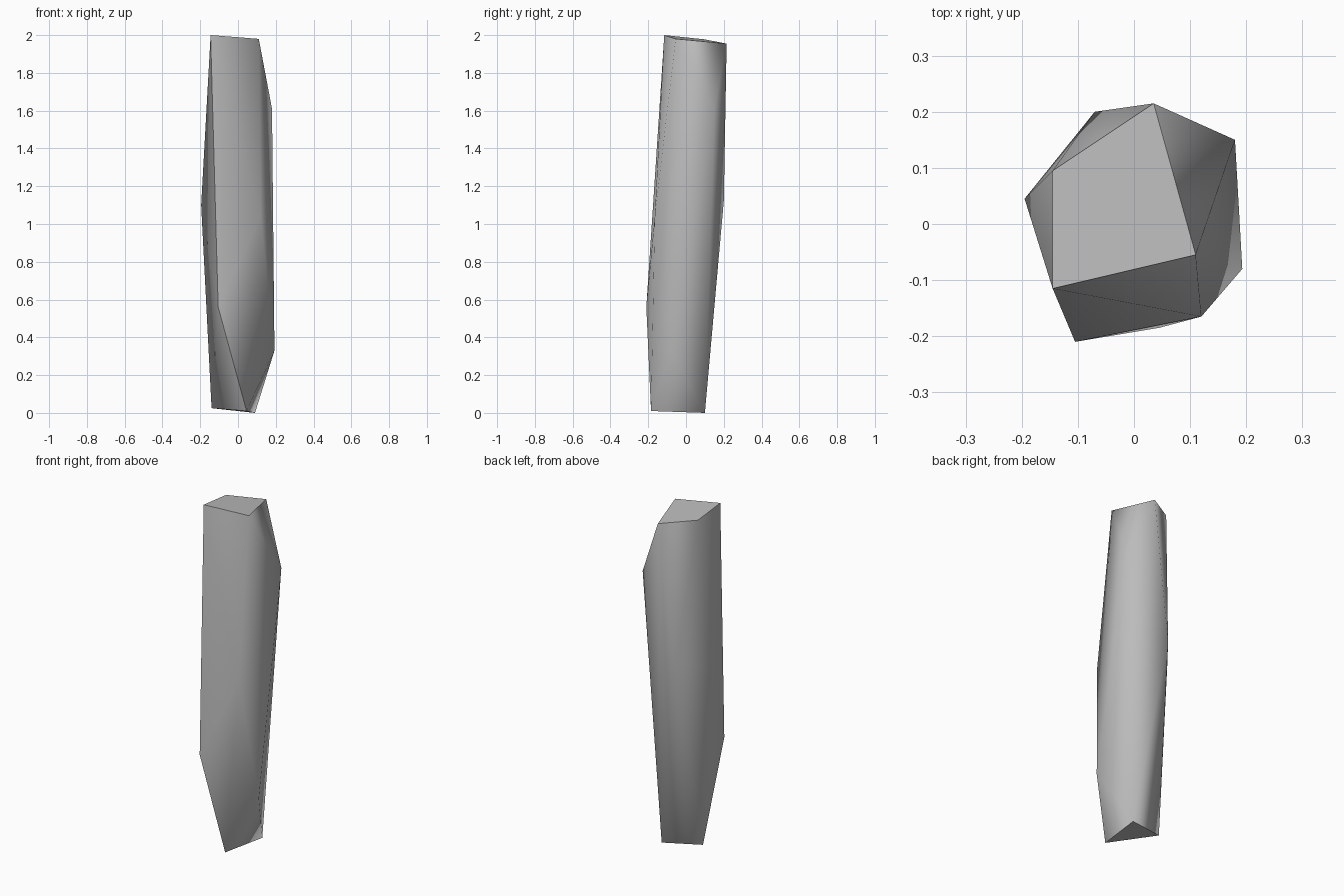
import bpy
import bmesh
from math import radians

# Remove the default cube only
default_cube = bpy.data.objects.get("Cube")
if default_cube:
    bpy.data.objects.remove(default_cube, do_unlink=True)


def make_material(name, colour):
    material = bpy.data.materials.new(name)
    material.use_nodes = True
    material.diffuse_color = colour
    shader = material.node_tree.nodes["Principled BSDF"]
    shader.inputs["Base Color"].default_value = colour
    shader.inputs["Roughness"].default_value = 0.9
    return material


def make_hull(name, rings, material):
    """Wrap a convex skin around the corner points of every ring."""
    bm = bmesh.new()
    for ring in rings:
        for corner in ring:
            bm.verts.new(corner)
    result = bmesh.ops.convex_hull(bm, input=bm.verts[:])
    unused = [v for v in result["geom_interior"] if isinstance(v, bmesh.types.BMVert)]
    bmesh.ops.delete(bm, geom=unused, context="VERTS")
    bmesh.ops.recalc_face_normals(bm, faces=bm.faces[:])

    mesh = bpy.data.meshes.new(name)
    bm.to_mesh(mesh)
    bm.free()
    mesh.materials.append(material)
    hull = bpy.data.objects.new(name, mesh)
    bpy.context.collection.objects.link(hull)
    return hull


# Slanted top facet
top_ring = [(-.145, -.115, 2), (.11, -.055, 1.98),
            (.035, .215, 1.955), (-.145, .095, 1.978)]

# Staggered corners around the shaft
shaft_ring = [(.18, .15, 1.61), (-.07, .2, 1.12), (-.195, .045, 1.1),
              (.12, -.165, 1.04), (-.105, -.21, .56), (.193, -.08, .33)]

# Narrow triangular foot
foot_ring = [(.045, -.185, .01), (.09, .1, 0), (-.14, .04, .025)]

grey_stone = make_material("grey stone", (.5, .5, .5, 1))
pillar = make_hull("stone_pillar", [top_ring, shaft_ring, foot_ring], grey_stone)

# Smooth shaft with crisp breaks at the steep corners
bpy.ops.object.select_all(action="DESELECT")
pillar.select_set(True)
bpy.context.view_layer.objects.active = pillar
bpy.ops.object.shade_smooth_by_angle(angle=radians(60))
